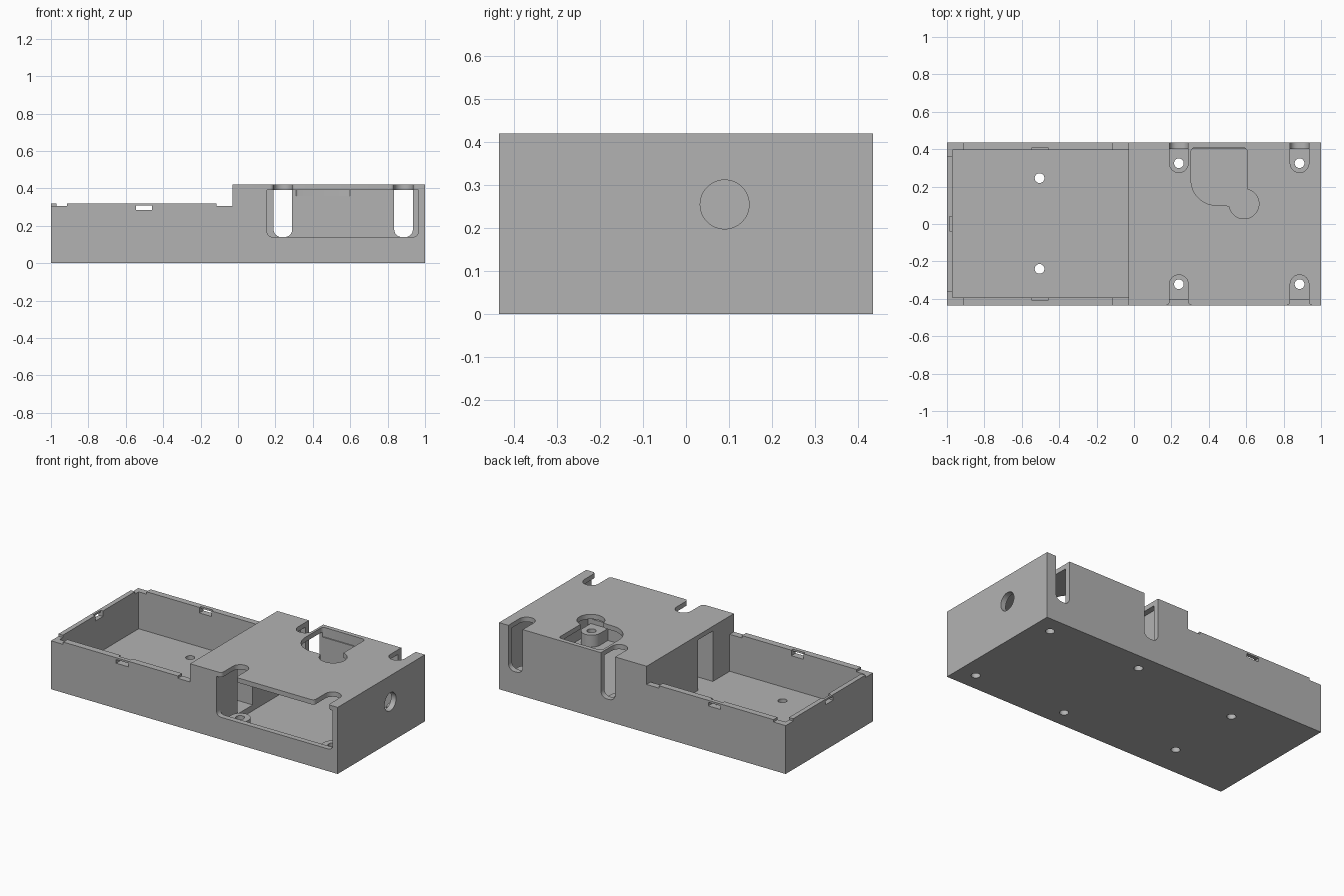
import bpy, bmesh, math

if "Cube" in bpy.data.objects:
    bpy.data.objects.remove(bpy.data.objects["Cube"])

grey = bpy.data.materials.new("plain grey")
grey.diffuse_color = (0.45, 0.45, 0.45, 1)
grey.use_nodes = True
grey.node_tree.nodes["Principled BSDF"].inputs["Base Color"].default_value = grey.diffuse_color


def arc(cx, cy, r, a0, a1, n=12):
    return [(cx + r * math.cos(math.radians(a0 + (a1 - a0) * i / n)),
             cy + r * math.sin(math.radians(a0 + (a1 - a0) * i / n))) for i in range(n + 1)]


def prism(name, pts, axis, lo, hi):
    """Extrude a 2D outline along an axis: z uses (x, y), y uses (x, z), x uses (y, z)."""
    place = {"z": lambda u, v, w: (u, v, w),
             "y": lambda u, v, w: (u, w, v),
             "x": lambda u, v, w: (w, u, v)}[axis]
    bm = bmesh.new()
    a = [bm.verts.new(place(u, v, lo)) for u, v in pts]
    b = [bm.verts.new(place(u, v, hi)) for u, v in pts]
    bm.faces.new(a)
    bm.faces.new(b)
    for i in range(len(pts)):
        j = (i + 1) % len(pts)
        bm.faces.new((a[i], a[j], b[j], b[i]))
    bmesh.ops.recalc_face_normals(bm, faces=bm.faces)
    me = bpy.data.meshes.new(name)
    bm.to_mesh(me)
    bm.free()
    ob = bpy.data.objects.new(name, me)
    bpy.context.collection.objects.link(ob)
    me.materials.append(grey)
    return ob


def box(x0, x1, y0, y1, z0, z1):
    return prism("cutter", [(x0, y0), (x1, y0), (x1, y1), (x0, y1)], "z", z0, z1)


def combine(target, tool, op="DIFFERENCE"):
    mod = target.modifiers.new("bool", "BOOLEAN")
    mod.operation, mod.solver, mod.object = op, "EXACT", tool
    bpy.context.view_layer.objects.active = target
    bpy.ops.object.modifier_apply(modifier=mod.name)
    bpy.data.objects.remove(tool)


# stepped body
body = prism("enclosure_body", [(-1, 0), (1, 0), (1, 0.42), (-0.03, 0.42), (-0.03, 0.32), (-1, 0.32)],
             "y", -0.435, 0.435)


def cut(tool):
    combine(body, tool)


# open tray, closed chamber and the doorway between them
cut(box(-0.97, -0.03, -0.393, 0.395, 0.072, 0.6))
cut(box(0.155, 0.965, -0.4, 0.4, 0.035, 0.39))
cut(box(-0.06, 0.2, -0.225, -0.075, 0.072, 0.39))

# front window with rounded lower corners
cut(prism("cutter", arc(0.185, 0.17, 0.03, 180, 270, 6) + arc(0.935, 0.17, 0.03, 270, 360, 6)
          + [(0.965, 0.39), (0.155, 0.39)], "y", -0.5, -0.38))

# screw bosses joined to the front and back walls
for x in (0.24, 0.885):
    for s in (-1, 1):
        pts = [(x + 0.06, s * 0.42)] + arc(x, s * 0.322, 0.06, 0, -s * 180, 16) + [(x - 0.06, s * 0.42)]
        combine(body, prism("boss", pts, "z", 0.02, 0.11), "UNION")

# tool slots in the roof above the bosses
for x in (0.24, 0.885):
    front = (arc(x, -0.322, 0.05, 180, 0, 16) + arc(x + 0.07, -0.415, 0.02, 180, 270, 5)
             + [(x + 0.07, -0.5), (x - 0.07, -0.5)] + arc(x - 0.07, -0.415, 0.02, 270, 360, 5))
    cut(prism("cutter", front, "z", 0.36, 0.5))
    back = arc(x, 0.325, 0.05, 180, 360, 16) + [(x + 0.05, 0.5), (x - 0.05, 0.5)]
    cut(prism("cutter", back, "z", 0.36, 0.5))
    wall = (arc(x - 0.01, 0.18, 0.04, 180, 270, 6) + arc(x + 0.01, 0.18, 0.04, 270, 360, 6)
            + [(x + 0.05, 0.5), (x - 0.05, 0.5)])
    cut(prism("cutter", wall, "y", 0.38, 0.5))

# shaped opening in the roof
cut(prism("cutter", arc(0.325, 0.387, 0.02, 90, 180, 4) + arc(0.44, 0.235, 0.135, 180, 270, 12)
          + [(0.49, 0.1)] + arc(0.588, 0.108, 0.08, 190, 438, 24) + arc(0.585, 0.387, 0.02, 0, 90, 4),
          "z", 0.36, 0.5))

# cable hole in the right wall
cut(prism("cutter", arc(0.09, 0.255, 0.057, 0, 352.5, 47), "x", 0.9, 1.1))

# screw holes through the floor
for x, y in ((0.24, 0.325), (0.885, 0.325), (0.24, -0.322), (0.885, -0.322), (-0.505, 0.245), (-0.505, -0.24)):
    cut(prism("cutter", arc(x, y, 0.026, 0, 345, 23), "z", -0.1, 0.2))

# lowered rim corners and clip slots on the long walls
for s in (-1, 1):
    y0, y1 = sorted((s * 0.36, s * 0.5))
    cut(box(-1.1, -0.915, y0, y1, 0.305, 0.5))
    cut(box(-0.115, -0.03, y0, y1, 0.305, 0.4))
    cut(box(-0.545, -0.46, y0, y1, 0.285, 0.308))
    y0, y1 = sorted((s * 0.36, s * 0.41))
    cut(box(-0.545, -0.46, y0, y1, 0.285, 0.4))

# clip slot on the left wall
cut(box(-1.1, -0.94, -0.037, 0.04, 0.285, 0.308))
cut(box(-0.986, -0.94, -0.037, 0.04, 0.285, 0.4))

# smooth the round parts, keep edges crisp
bpy.ops.object.select_all(action="DESELECT")
body.select_set(True)
bpy.context.view_layer.objects.active = body
bpy.ops.object.shade_smooth_by_angle(angle=math.radians(30))
